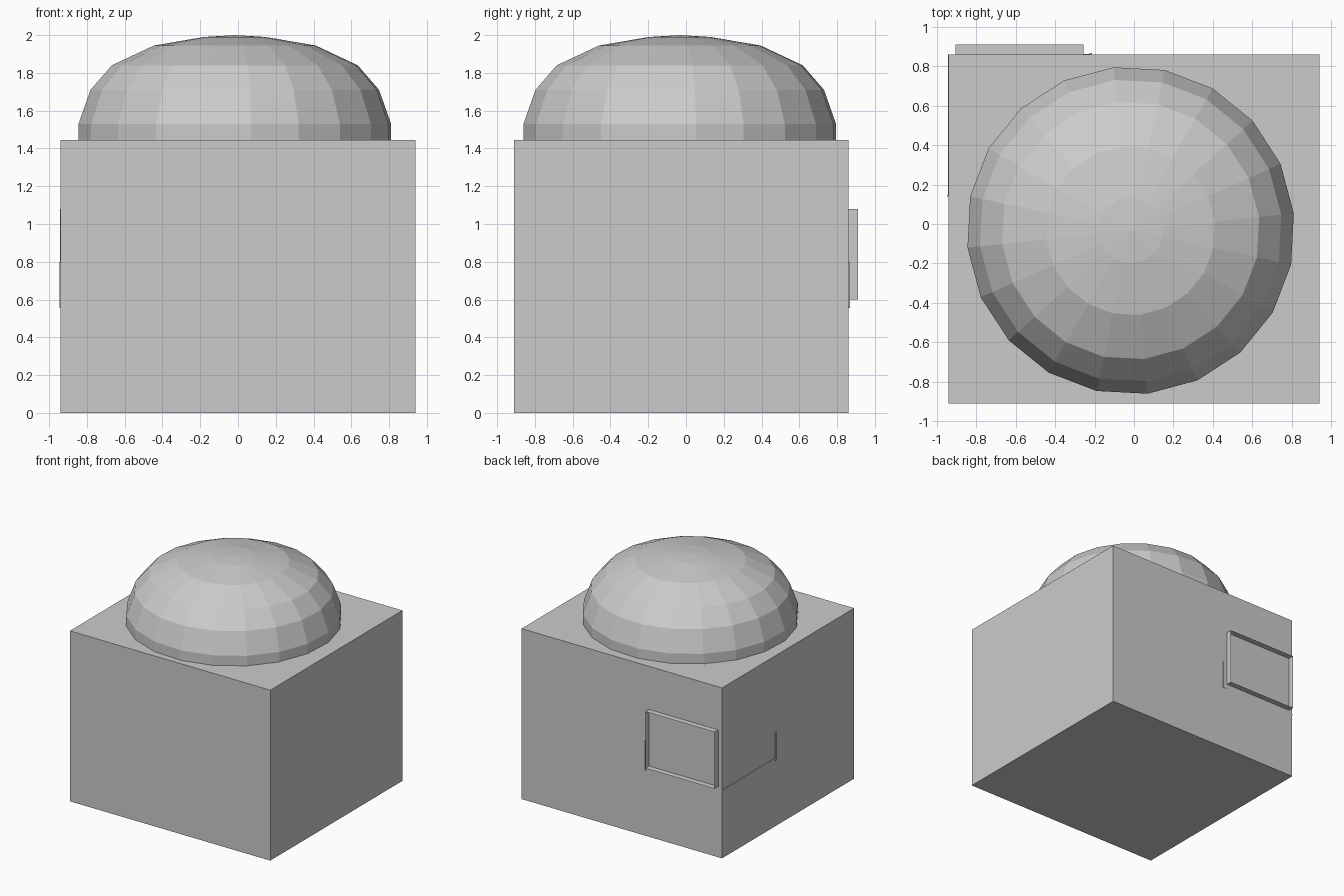
import bpy, bmesh
from math import cos, sin, radians

if "Cube" in bpy.data.objects:
    bpy.data.objects.remove(bpy.data.objects["Cube"])


def make_object(name, bm):
    mesh = bpy.data.meshes.new(name)
    bm.to_mesh(mesh)
    bm.free()
    obj = bpy.data.objects.new(name, mesh)
    bpy.context.collection.objects.link(obj)
    return obj


def box(name, lo, hi, open_axis=None):
    """Box between two corners; open_axis drops both faces on that axis."""
    bm = bmesh.new()
    bmesh.ops.create_cube(bm, size=1)
    for v in bm.verts:
        v.co = [lo[i] + (v.co[i] + 0.5) * (hi[i] - lo[i]) for i in range(3)]
    if open_axis is not None:
        bm.normal_update()
        ends = [f for f in bm.faces if abs(f.normal[open_axis]) > 0.9]
        bmesh.ops.delete(bm, geom=ends, context='FACES_ONLY')
    return make_object(name, bm)


def ring(bm, cx, cy, r, z, sides=20, start=6):
    angles = [radians(start + 360 * k / sides) for k in range(sides)]
    return [bm.verts.new((cx + r * cos(a), cy + r * sin(a), z)) for a in angles]


# main block
box("body", (-0.94, -0.91, 0), (0.94, 0.86, 1.445))

# faceted dome, 20 sides
bm = bmesh.new()
profile = [(0.832, 1.44), (0.832, 1.53), (0.768, 1.71), (0.655, 1.84),
           (0.43, 1.945), (0.165, 1.99)]
rings = [ring(bm, -0.017, -0.033, r, z) for r, z in profile]
for a, b in zip(rings, rings[1:]):
    for i in range(20):
        j = (i + 1) % 20
        bm.faces.new((a[i], a[j], b[j], b[i]))
apex = bm.verts.new((-0.017, -0.033, 2.0))
for i in range(20):
    bm.faces.new((rings[-1][i], rings[-1][(i + 1) % 20], apex))
make_object("dome", bm)

# thin seat ring under the dome, slightly shifted
bm = bmesh.new()
bm.faces.new(ring(bm, -0.002, -0.012, 0.832, 1.447))
make_object("dome_seat", bm)

# open window surround on the back face
box("back_window_surround", (-0.905, 0.86, 0.6), (-0.255, 0.91, 1.08), open_axis=1)

# sliver details on the back and left faces
box("back_trim", (-0.255, 0.855, 0.56), (-0.212, 0.861, 0.585))
box("back_bracket", (-0.225, 0.855, 0.555), (-0.212, 0.868, 0.8))
box("left_window_edge", (-0.942, 0.228, 0.6), (-0.935, 0.234, 1.08))
box("left_sill", (-0.943, 0.14, 0.565), (-0.935, 0.86, 0.58))
box("left_bracket", (-0.946, 0.137, 0.555), (-0.935, 0.15, 0.8))
